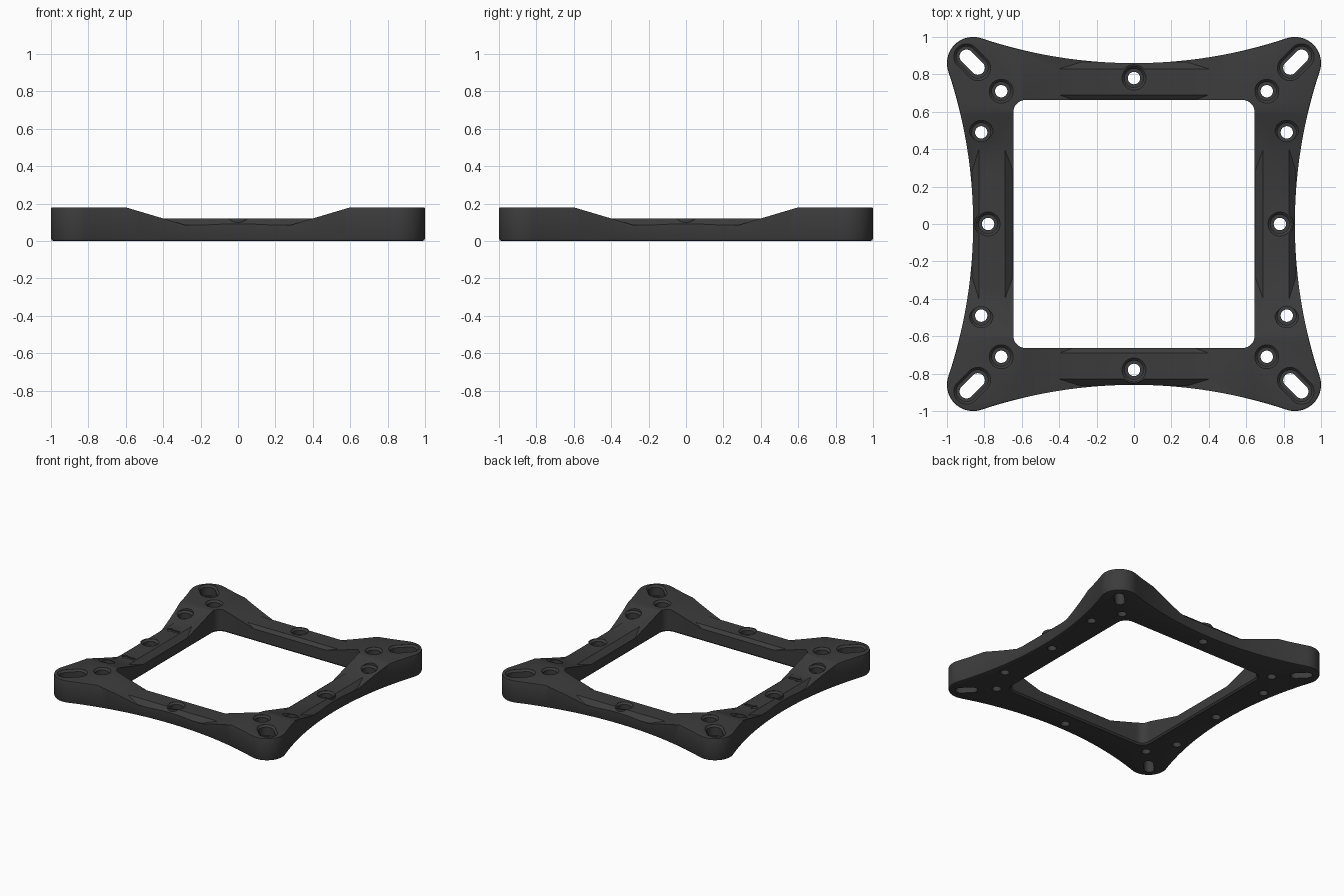
import bpy, bmesh, math
from mathutils import Vector, Matrix

if "Cube" in bpy.data.objects:
    bpy.data.objects.remove(bpy.data.objects["Cube"], do_unlink=True)

HEIGHT, DIP, LOW = 0.18, 0.12, 0.085
QUARTERS = [i * math.pi / 2 for i in range(4)]

# Single dark grey material
grey = bpy.data.materials.new("dark_grey")
grey.use_nodes = True
colour = (0.045, 0.045, 0.045, 1)
grey.diffuse_color = colour
shader = grey.node_tree.nodes["Principled BSDF"]
shader.inputs["Base Color"].default_value = colour
shader.inputs["Roughness"].default_value = 0.6


def loft(name, levels, matrix=Matrix()):
    """Closed solid through a stack of (outline, height) levels."""
    bm = bmesh.new()
    rings = [[bm.verts.new(matrix @ Vector((x, y, z))) for x, y in pts] for pts, z in levels]
    n = len(rings[0])
    for a, b in zip(rings, rings[1:]):
        for i in range(n):
            j = (i + 1) % n
            bm.faces.new((a[i], a[j], b[j], b[i]))
    bm.faces.new(rings[0][::-1])
    bm.faces.new(rings[-1])
    bmesh.ops.recalc_face_normals(bm, faces=bm.faces)
    mesh = bpy.data.meshes.new(name)
    bm.to_mesh(mesh)
    bm.free()
    mesh.materials.append(grey)
    obj = bpy.data.objects.new(name, mesh)
    bpy.context.collection.objects.link(obj)
    return obj


def cut(target, cutter):
    """Subtract the cutter and throw it away."""
    mod = target.modifiers.new("cut", 'BOOLEAN')
    mod.operation, mod.solver, mod.object = 'DIFFERENCE', 'EXACT', cutter
    bpy.context.view_layer.objects.active = target
    bpy.ops.object.modifier_apply(modifier=mod.name)
    bpy.data.objects.remove(cutter, do_unlink=True)


def arc(cx, cy, r, start, end, steps):
    return [(cx + r * math.cos(start + (end - start) * i / steps),
             cy + r * math.sin(start + (end - start) * i / steps)) for i in range(steps + 1)]


def outer_outline(inset=0.0):
    """Four round corners joined by tangent concave sides."""
    c, r, big, mid = 0.86, 0.14, 2.571, 0.86
    a = math.atan2(c, mid + big - c)
    quarter = arc(c, c, r - inset, -a, math.pi / 2 + a, 20)
    quarter += arc(0, mid + big, big + inset, a - math.pi / 2, -a - math.pi / 2, 28)[1:-1]
    return [(x * math.cos(t) - y * math.sin(t), x * math.sin(t) + y * math.cos(t))
            for t in QUARTERS for x, y in quarter]


def opening_outline(grow=0.0):
    x, y, r = 0.645, 0.663, 0.065
    signs = ((1, 1), (-1, 1), (-1, -1), (1, -1))
    return [p for (sx, sy), t in zip(signs, QUARTERS)
            for p in arc(sx * (x - r), sy * (y - r), r + grow, t, t + math.pi / 2, 8)]


def capsule(r, half):
    return (arc(half, 0, r, -math.pi / 2, math.pi / 2, 16)
            + arc(-half, 0, r, math.pi / 2, 3 * math.pi / 2, 16))


def circle(r):
    return arc(0, 0, r, 0, 2 * math.pi, 32)[:-1]


# Frame blank with softened rims, then the central opening
rim = [(0.013, 0), (0.004, 0.004), (0, 0.013),
       (0, HEIGHT - 0.008), (0.002, HEIGHT - 0.002), (0.008, HEIGHT)]
frame = loft("mounting_frame", [(outer_outline(i), z) for i, z in rim])
cut(frame, loft("opening", [(opening_outline(g), z) for g, z in
                            ((0.012, -0.02), (0.012, 0), (0, 0.012), (0, 0.3))]))

# Lowered middle of each arm, leaving a chamfered ridge and a round boss
slope = [(-0.28, LOW), (0.28, LOW), (0.6, HEIGHT), (0.6, 0.3), (-0.6, 0.3), (-0.6, HEIGHT)]
ridge = [(0.645, LOW - 0.001), (0.69, DIP), (0.83, DIP), (0.868, LOW - 0.001),
         (0.868, 0.05), (0.645, 0.05)]
along_y = Matrix(((1, 0, 0, 0), (0, 0, 1, 0), (0, 1, 0, 0), (0, 0, 0, 1)))
along_x = Matrix(((0, 0, 1, 0), (1, 0, 0, 0), (0, 1, 0, 0), (0, 0, 0, 1)))
for turn in QUARTERS:
    rot = Matrix.Rotation(turn, 4, 'Z')
    dip = loft("arm_dip", [(slope, 0.6), (slope, 1.05)], rot @ along_y)
    cut(dip, loft("arm_ridge", [(ridge, -0.8), (ridge, 0.8)], rot @ along_x))
    cut(dip, loft("hole_boss", [(circle(0.072), 0.02), (circle(0.072), DIP)],
                  rot @ Matrix.Translation((0, 0.78, 0))))
    cut(frame, dip)


def bore(x, y, top, depth, outline):
    """Stepped through hole with a chamfered counterbore."""
    place = Matrix.Translation((x, y, 0)) @ Matrix.Rotation(math.atan2(y, x), 4, 'Z')
    steps = [(0.033, -0.05), (0.033, top - depth), (0.05, top - depth),
             (0.05, top - 0.015), (0.064, top - 0.001), (0.064, top + 0.1)]
    cut(frame, loft("bore", [(outline(r), z) for r, z in steps], place))


# Round holes in the arms and corners
for s in (-1, 1):
    bore(0, s * 0.78, DIP, 0.05, circle)
    bore(s * 0.78, 0, DIP, 0.05, circle)
    for t in (-1, 1):
        bore(s * 0.71, t * 0.71, HEIGHT, 0.08, circle)
        bore(s * 0.817, t * 0.49, 0.15, 0.06, circle)
        # Diagonal corner slots
        bore(s * 0.865, t * 0.865, HEIGHT, 0.08, lambda r: capsule(r + 0.004, 0.043))

# Shallow direction arrows on the right-hand arm
arrow = [(-0.055, 0), (-0.02, -0.032), (-0.02, -0.014), (0.055, -0.014),
         (0.055, 0.014), (-0.02, 0.014), (-0.02, 0.032)]
for y in (0.26, -0.305):
    cut(frame, loft("arrow", [(arrow, DIP - 0.008), (arrow, 0.2)],
                    Matrix.Translation((-0.762, y, 0))))

bpy.ops.object.select_all(action='DESELECT')
frame.select_set(True)
bpy.context.view_layer.objects.active = frame
bpy.ops.object.shade_smooth_by_angle(angle=math.radians(25))
